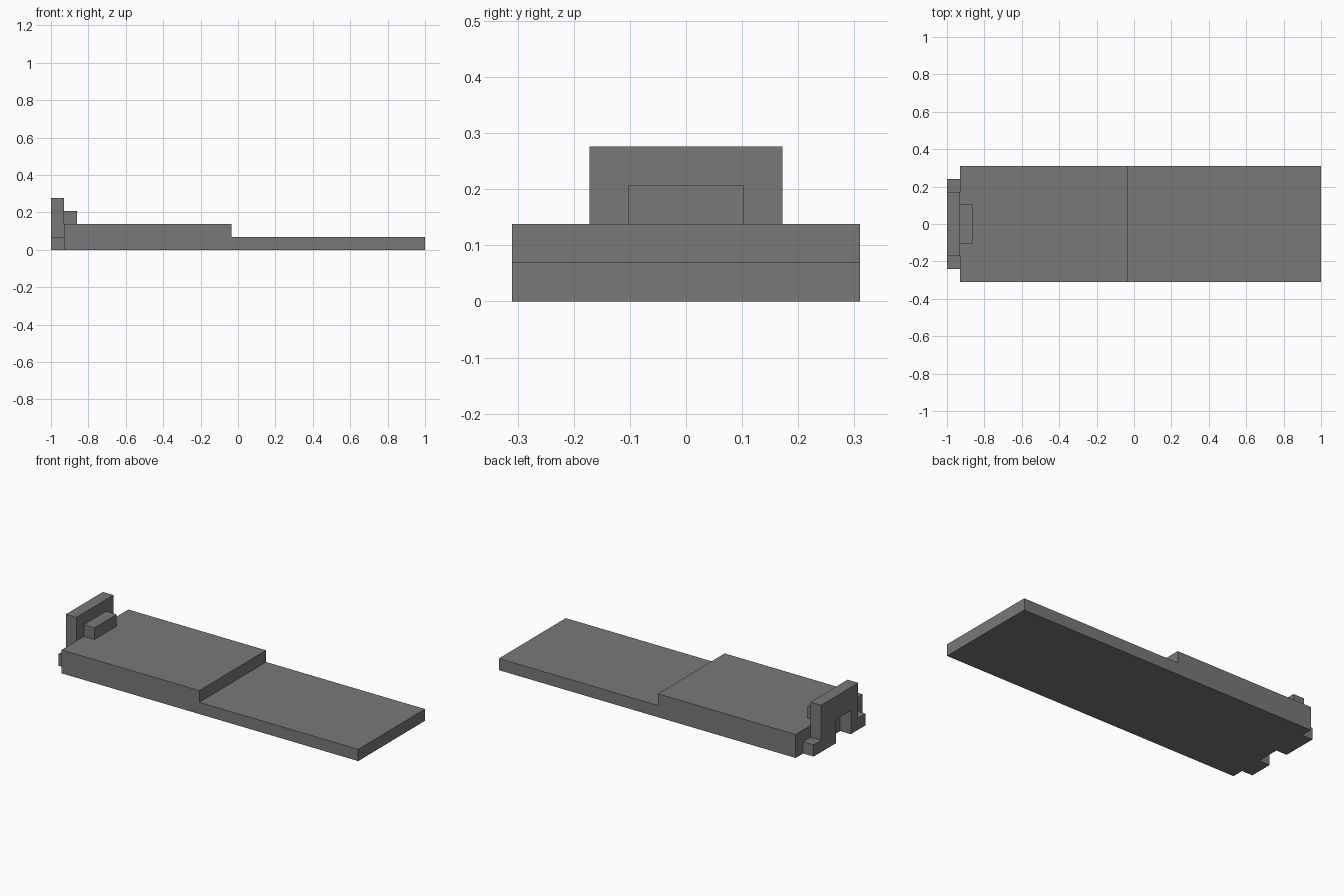
import bpy
import bmesh
from mathutils import Vector

if "Cube" in bpy.data.objects:
    bpy.data.objects.remove(bpy.data.objects["Cube"], do_unlink=True)

U = 2 / 29  # modular unit: the model is 29 units long

grey = bpy.data.materials.new("dark_grey")
grey.use_nodes = True
colour = (0.19, 0.19, 0.19, 1)
grey.diffuse_color = colour
grey.node_tree.nodes["Principled BSDF"].inputs["Base Color"].default_value = colour


def extrude_profile(name, points, offset):
    """Extrude a closed outline, given in units, along an offset."""
    bm = bmesh.new()
    face = bm.faces.new([bm.verts.new(Vector(p) * U) for p in points])
    result = bmesh.ops.extrude_face_region(bm, geom=[face])
    moved = [v for v in result["geom"] if isinstance(v, bmesh.types.BMVert)]
    bmesh.ops.translate(bm, verts=moved, vec=Vector(offset) * U)
    bmesh.ops.recalc_face_normals(bm, faces=bm.faces)
    mesh = bpy.data.meshes.new(name)
    bm.to_mesh(mesh)
    bm.free()
    mesh.materials.append(grey)
    obj = bpy.data.objects.new(name, mesh)
    bpy.context.collection.objects.link(obj)
    return obj


# Stepped slab: thick half and thin half, side outline swept across the width
slab = [(-13.5, 0), (14.5, 0), (14.5, 1), (-0.5, 1), (-0.5, 2), (-13.5, 2)]
extrude_profile("stepped_base", [(x, -4.5, z) for x, z in slab], (0, 9, 0))

# End plate: upright wall with low side feet and an off-centre bottom notch
plate = [(-3.5, 0), (-1.5, 0), (-1.5, 2), (0.5, 2), (0.5, 0), (3.5, 0),
         (3.5, 1), (2.5, 1), (2.5, 4), (-2.5, 4), (-2.5, 1), (-3.5, 1)]
extrude_profile("end_plate", [(-14.5, y, z) for y, z in plate], (1, 0, 0))

# Small block against the inner face of the plate
block = [(-1.5, 2), (1.5, 2), (1.5, 3), (-1.5, 3)]
extrude_profile("inner_block", [(-13.5, y, z) for y, z in block], (1, 0, 0))
